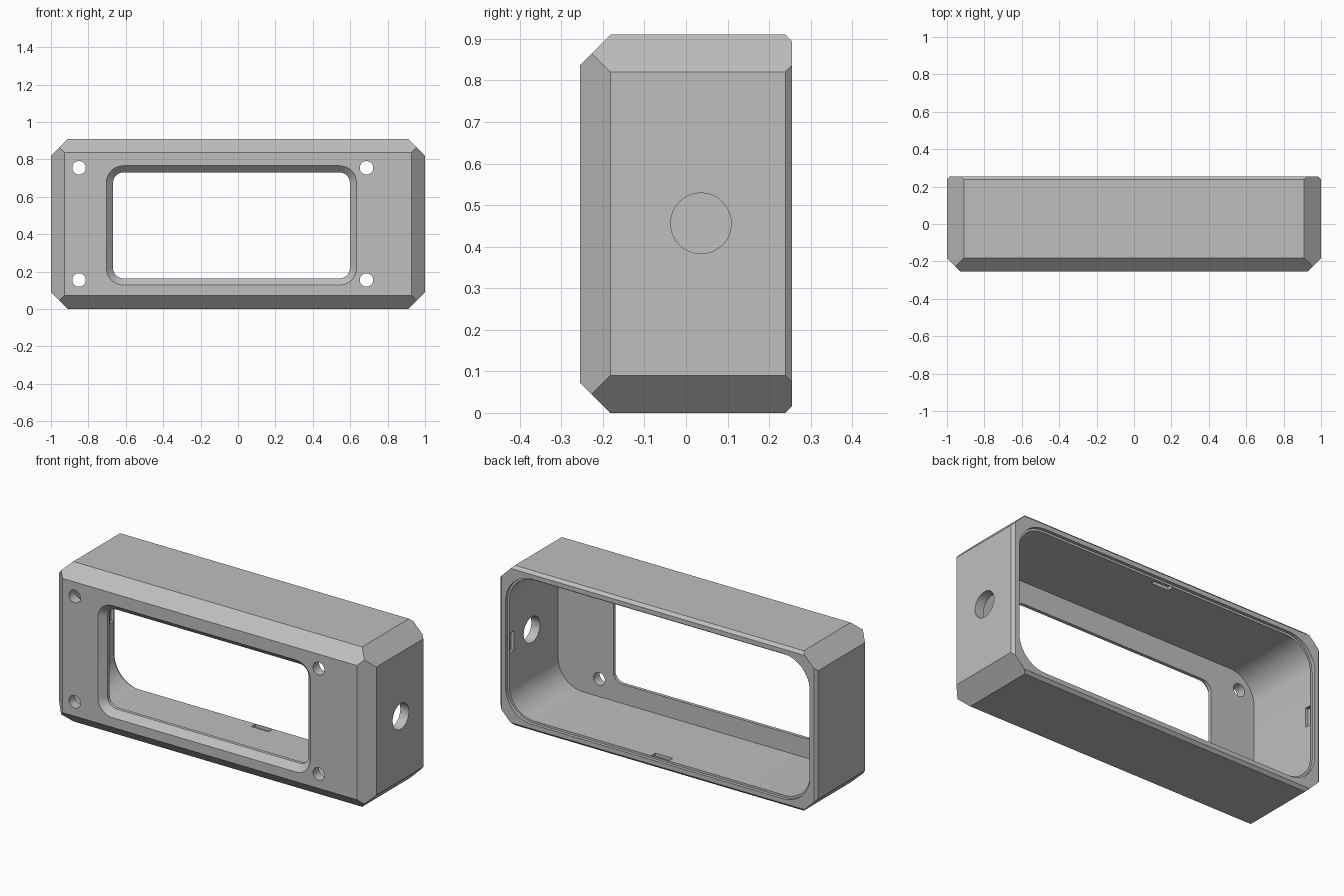
import bpy, bmesh
from math import sin, cos, pi
from mathutils import Vector

old = bpy.data.objects.get("Cube")
if old:
    bpy.data.objects.remove(old, do_unlink=True)

W, D, H = 1.0, 0.255, 0.91       # half width, half depth, full height
MID = H / 2
WALL = 0.054
FRONT_IN = -0.2                  # inner face of the front panel

grey = bpy.data.materials.new("light grey")
grey.use_nodes = True
grey.diffuse_color = (0.52, 0.52, 0.52, 1)
grey.node_tree.nodes["Principled BSDF"].inputs["Base Color"].default_value = grey.diffuse_color


def make_object(name, bm):
    bmesh.ops.recalc_face_normals(bm, faces=bm.faces)
    mesh = bpy.data.meshes.new(name)
    bm.to_mesh(mesh)
    bm.free()
    mesh.materials.append(grey)
    obj = bpy.data.objects.new(name, mesh)
    bpy.context.collection.objects.link(obj)
    return obj


def rounded_rect(cx, cz, hx, hz, r, steps=12):
    pts = []
    for q, (sx, sz) in enumerate([(1, 1), (-1, 1), (-1, -1), (1, -1)]):
        for i in range(steps + 1):
            a = (q + i / steps) * pi / 2
            pts.append((cx + sx * (hx - r) + r * cos(a), cz + sz * (hz - r) + r * sin(a)))
    return pts


def loft(name, sections):
    """Closed solid through (y, outline) sections."""
    bm = bmesh.new()
    rings = [[bm.verts.new((x, y, z)) for x, z in pts] for y, pts in sections]
    for a, b in zip(rings, rings[1:]):
        for i in range(len(a)):
            j = (i + 1) % len(a)
            bm.faces.new((a[i], a[j], b[j], b[i]))
    bm.faces.new(rings[0])
    bm.faces.new(rings[-1])
    return make_object(name, bm)


def box(name, center, size):
    bm = bmesh.new()
    bmesh.ops.create_cube(bm, size=1)
    bmesh.ops.scale(bm, vec=size, verts=bm.verts)
    bmesh.ops.translate(bm, vec=center, verts=bm.verts)
    return make_object(name, bm)


def slice_off(bm, point, normal):
    geom = bm.verts[:] + bm.edges[:] + bm.faces[:]
    cut = bmesh.ops.bisect_plane(bm, geom=geom, plane_co=point, plane_no=normal, clear_outer=True)
    edges = [e for e in cut["geom_cut"] if isinstance(e, bmesh.types.BMEdge)]
    bmesh.ops.edgeloop_fill(bm, edges=edges)


# Housing block with chamfered corners, wide front edges and fine back edges
bm = bmesh.new()
bmesh.ops.create_cube(bm, size=1)
bmesh.ops.scale(bm, vec=(2 * W, 2 * D, H), verts=bm.verts)
bmesh.ops.translate(bm, vec=(0, 0, MID), verts=bm.verts)
for s in (-1, 1):
    for t in (-1, 1):
        slice_off(bm, Vector((s * (W - 0.09), 0, MID + t * MID)), Vector((s, 0, t)).normalized())
for ys, size in ((-1, 0.073), (1, 0.016)):
    for s in (-1, 1):
        slice_off(bm, Vector((s * W, ys * (D - size), MID)), Vector((s, ys, 0)).normalized())
        slice_off(bm, Vector((0, ys * (D - size), MID + s * MID)), Vector((0, ys, s)).normalized())
housing = make_object("housing", bm)

# Cavity with a shallow ledge around the back opening
inner = rounded_rect(0, MID, W - WALL, MID - WALL, 0.155)
ledge = rounded_rect(0, MID, W - WALL + 0.012, MID - WALL + 0.012, 0.167)
cutters = [
    loft("cavity_cutter", [(FRONT_IN, inner), (D - 0.018, inner), (D - 0.018, ledge), (D + 0.1, ledge)]),
]

# Bevelled front window
wx, wz = -0.035, 0.447
window = rounded_rect(wx, wz, 0.633, 0.283, 0.055)
bevel = rounded_rect(wx, wz, 0.669, 0.319, 0.091)
cutters.append(loft("window_cutter", [(-D - 0.05, bevel), (-D, bevel), (-D + 0.036, window), (-0.1, window)]))

# Four screw holes in the front panel
for x in (-0.85, 0.687):
    for z in (0.155, 0.755):
        hole = rounded_rect(x, z, 0.036, 0.036, 0.0359, 8)
        cutters.append(loft("screw_hole_cutter", [(-D - 0.05, hole), (-0.1, hole)]))

# Round cable hole through one end wall
ring = [(0.036 + 0.073 * cos(2 * pi * i / 48), 0.456 + 0.073 * sin(2 * pi * i / 48)) for i in range(48)]
bm = bmesh.new()
ends = [[bm.verts.new((x, y, z)) for y, z in ring] for x in (0.8, 1.1)]
for i in range(48):
    j = (i + 1) % 48
    bm.faces.new((ends[0][i], ends[0][j], ends[1][j], ends[1][i]))
for end in ends:
    bm.faces.new(end)
cutters.append(make_object("cable_hole_cutter", bm))

# Snap slots in the middle of each inner wall
for s in (-1, 1):
    cutters.append(box("slot_cutter", (s * (W - WALL), 0.216, MID), (0.036, 0.036, 0.11)))
    cutters.append(box("slot_cutter", (0, 0.216, MID + s * (MID - WALL)), (0.11, 0.036, 0.036)))

# Cut everything out of the housing
bpy.ops.object.select_all(action="DESELECT")
bpy.context.view_layer.objects.active = housing
housing.select_set(True)
for cutter in cutters:
    cutter.hide_render = True
    mod = housing.modifiers.new("cut", "BOOLEAN")
    mod.operation = "DIFFERENCE"
    mod.solver = "EXACT"
    mod.object = cutter
    bpy.ops.object.modifier_apply(modifier=mod.name)
    bpy.data.objects.remove(cutter, do_unlink=True)
bpy.ops.object.shade_smooth_by_angle(angle=pi / 7)
